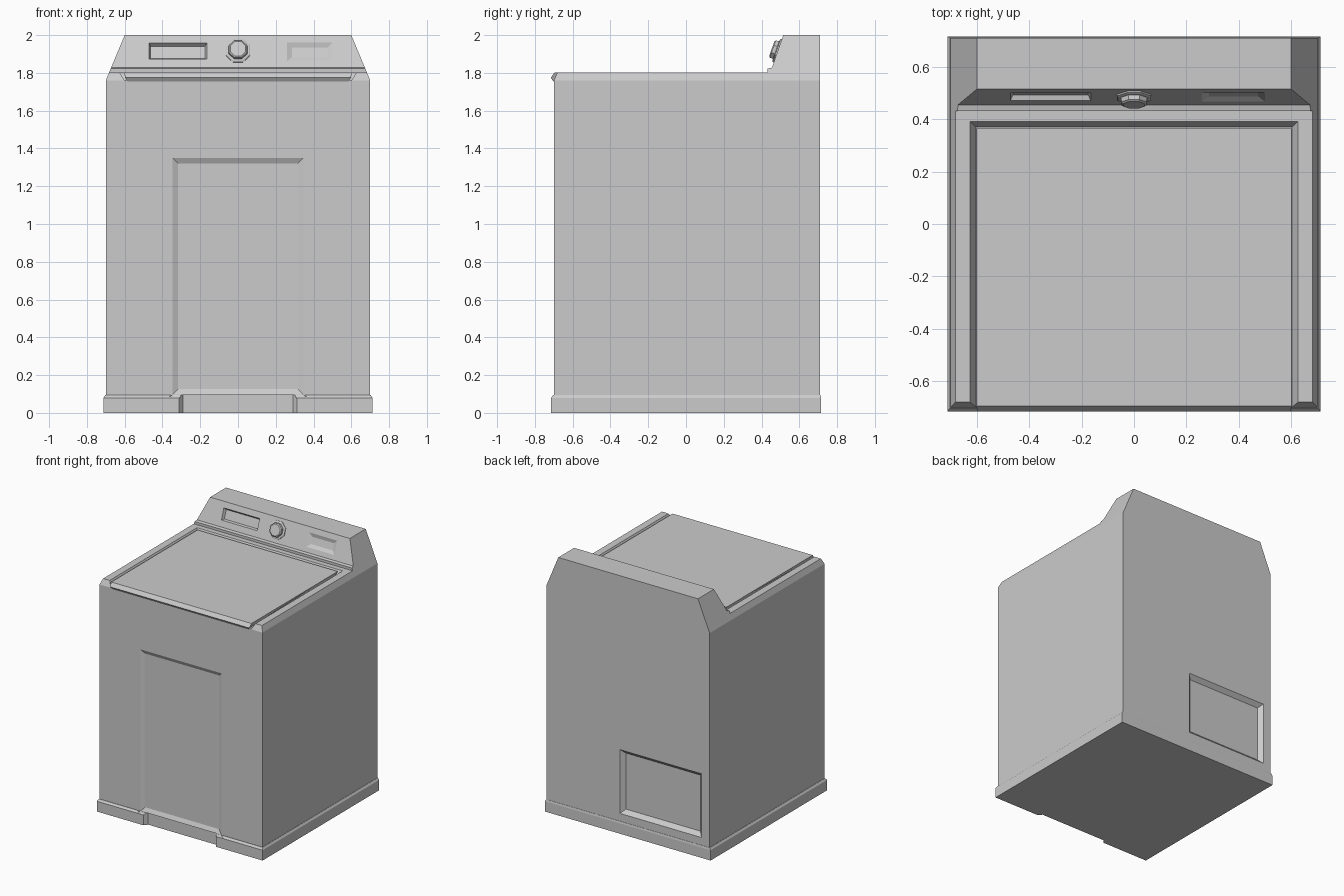
import bpy, bmesh, math
from mathutils import Vector, Matrix

if "Cube" in bpy.data.objects:
    bpy.data.objects.remove(bpy.data.objects["Cube"])


def make(name, verts, faces):
    mesh = bpy.data.meshes.new(name)
    bm = bmesh.new()
    vs = [bm.verts.new(v) for v in verts]
    for f in faces:
        bm.faces.new([vs[i] for i in f])
    bmesh.ops.recalc_face_normals(bm, faces=bm.faces)
    bm.to_mesh(mesh)
    bm.free()
    ob = bpy.data.objects.new(name, mesh)
    bpy.context.collection.objects.link(ob)
    return ob


def loft(name, rings):
    """Closed solid through rings of equal point count."""
    n = len(rings[0])
    verts = [p for r in rings for p in r]
    faces = [list(range(n)), list(range(len(verts) - n, len(verts)))]
    for k in range(len(rings) - 1):
        for i in range(n):
            j = (i + 1) % n
            faces.append([k * n + i, k * n + j, (k + 1) * n + j, (k + 1) * n + i])
    return make(name, verts, faces)


def rect(u0, u1, v0, v1, w, frame=Matrix()):
    return [frame @ Vector(p) for p in
            ((u0, v0, w), (u1, v0, w), (u1, v1, w), (u0, v1, w))]


def frame(origin, u, n):
    u, n = Vector(u), Vector(n).normalized()
    m = Matrix((u, n.cross(u), n)).transposed().to_4x4()
    m.translation = origin
    return m


def boolean(ob, other, op='DIFFERENCE'):
    mod = ob.modifiers.new(other.name, 'BOOLEAN')
    mod.operation, mod.solver, mod.object = op, 'EXACT', other
    bpy.context.view_layer.objects.active = ob
    bpy.ops.object.modifier_apply(modifier=mod.name)
    bpy.data.objects.remove(other)


def recess(ob, fr, u0, u1, v0, v1, inset, depth):
    """Sink a rectangular pocket with sloping walls into a flat surface."""
    e = 0.01
    k = inset / depth * e
    boolean(ob, loft("recess_cutter", [
        rect(u0 - k, u1 + k, v0 - k, v1 + k, e, fr),
        rect(u0 + inset, u1 - inset, v0 + inset, v1 - inset, -depth, fr)]))


# Cabinet with console: side profile, narrowing above the shoulder
def half_width(z):
    return 0.70 - max(0, z - 1.76) * 0.1 / 0.24


prof = [(-0.70, 1.76), (-0.68, 1.803), (0.432, 1.803), (0.432, 1.823),
        (0.455, 1.828), (0.515, 2.0), (0.71, 2.0), (0.71, 1.76),
        (0.71, 0.05), (-0.70, 0.05)]
n = len(prof)
verts = [(s * half_width(z), y, z) for s in (-1, 1) for y, z in prof]
faces = [[i, (i + 1) % n, n + (i + 1) % n, n + i] for i in range(n)]
for o in (0, n):
    faces += [[o + i for i in range(8)], [o + i for i in (0, 7, 8, 9)]]
cabinet = make("cabinet", verts, faces)

# Plinth with a chamfered top edge
plinth = loft("plinth", [
    rect(-0.712, 0.712, -0.715, 0.715, 0),
    rect(-0.712, 0.712, -0.715, 0.715, 0.08),
    rect(-0.702, 0.702, -0.702, 0.712, 0.095)])
boolean(cabinet, plinth, 'UNION')

# Front panel recess, plinth notch and rear access recess
front = frame((0, -0.70, 0), (1, 0, 0), (0, -1, 0))
recess(cabinet, front, -0.347, 0.347, 0.097, 1.35, 0.03, 0.015)
boolean(cabinet, loft("notch_cutter", [
    [Vector((x, y, z)) for x, y in ((-0.325, -0.73), (0.325, -0.73),
                                  (0.29, -0.687), (-0.29, -0.687))]
    for z in (-0.05, 0.096)]))
back = frame((0, 0.71, 0), (-1, 0, 0), (0, 1, 0))
recess(cabinet, back, -0.07, 0.63, 0.155, 0.65, 0.03, 0.03)

# Console display window and label recess
p0 = Vector((0, 0.455, 1.828))
slope = Vector((0, 0.06, 0.172))
panel = frame(p0, (1, 0, 0), (0, -slope.z, slope.y))
stretch = slope.length / slope.z


def up(z):
    return (z - p0.z) * stretch


recess(cabinet, panel, -0.472, -0.165, up(1.873), up(1.957), 0.01, 0.02)
recess(cabinet, panel, 0.26, 0.50, up(1.863), up(1.962), 0.026, 0.012)

# Lid well, open at the front
boolean(cabinet, loft("well_cutter", [
    rect(-0.603, 0.603, -0.80, 0.37, 1.762),
    rect(-0.633, 0.633, -0.80, 0.398, 1.815)]))

# Lid with a projecting, tapered front lip
lid_prof = [(-0.695, 1.803, 0.602), (-0.716, 1.775, 0.598),
            (-0.703, 1.755, 0.585), (-0.69, 1.764, 0.585),
            (0.352, 1.764, 0.585), (0.364, 1.803, 0.602)]
loft("lid", [[Vector((s * hw, y, z)) for y, z, hw in lid_prof] for s in (-1, 1)])


# Control dial: octagonal collar and knob
def octagon(r, w):
    return [panel @ Vector((r * math.cos(a), up(1.917) + r * math.sin(a), w))
            for a in (math.radians(22.5 + 45 * i) for i in range(8))]


loft("dial_collar", [octagon(0.07, -0.003), octagon(0.07, 0.006), octagon(0.062, 0.01)])
loft("dial_knob", [octagon(0.054, 0.005), octagon(0.052, 0.028), octagon(0.044, 0.034)])
